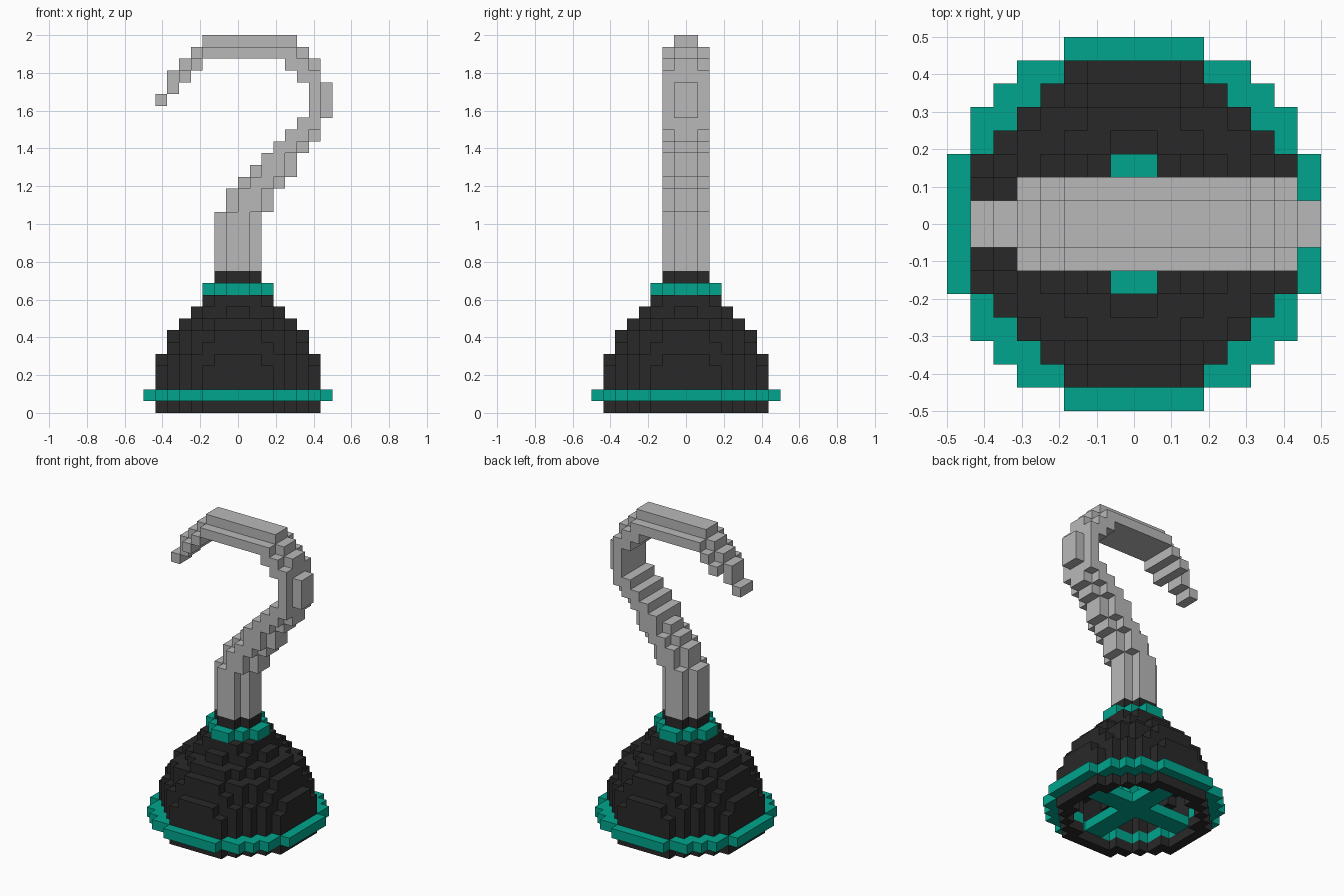
import bpy, bmesh, math
from mathutils import Vector

cube = bpy.data.objects.get("Cube")
if cube:
    bpy.data.objects.remove(cube, do_unlink=True)

U = 1 / 16  # block size


def make_material(name, rgb):
    m = bpy.data.materials.new(name)
    m.use_nodes = True
    m.diffuse_color = (*rgb, 1)
    bsdf = m.node_tree.nodes["Principled BSDF"]
    bsdf.inputs["Base Color"].default_value = (*rgb, 1)
    bsdf.inputs["Roughness"].default_value = 0.8
    return m


charcoal = make_material("charcoal", (0.022, 0.022, 0.022))
teal = make_material("teal", (0.0, 0.378, 0.266))
steel = make_material("steel_grey", (0.485, 0.485, 0.485))

filled = set()   # every occupied block, used to skip hidden faces
parts = {}       # part name -> (blocks, material)


def add_part(name, blocks, material):
    blocks = set(blocks) - filled
    filled.update(blocks)
    parts[name] = (blocks, material)


def ring(z, outer, inner=0.0):
    """Blocks of layer z whose centre has inner <= radius squared < outer."""
    return [(x, y, z) for x in range(-8, 8) for y in range(-8, 8)
            if inner <= (x + .5) ** 2 + (y + .5) ** 2 < outer]


def ball(radius, z):
    """Squared radius of the dome's slice at layer z."""
    return radius ** 2 - max(0, z - 2) ** 2


# Hollow cup: open skirt, rounded dome and cap
cup = ring(0, 49, 36)
for z in range(2, 9):
    outer = 49 if z < 4 else ball(7, z)
    cup += ring(z, outer, ball(6, z))
cup += ring(9, 9)
add_part("cup", cup, charcoal)

# Teal band around the skirt, spokes across it and lining under the dome
add_part("rim_band", ring(1, 64, 36), teal)
add_part("spokes", [b for b in ring(1, 36) if b[0] in (-1, 0) or b[1] in (-1, 0)], teal)
lining = []
for z in range(5, 8):
    lining += ring(z, ball(6, z), max(0, ball(5, z)))
add_part("cup_lining", lining, teal)

# Neck
add_part("collar", ring(10, 7.5), teal)
add_part("neck", ring(11, 4), charcoal)

# Hook rows: first layer, last layer, full x span, x span of the wide core
hook_rows = [
    (12, 16, (-2, 2), (-1, 1)), (17, 18, (-1, 3), (0, 2)),
    (19, 19, (0, 4), (1, 3)), (20, 20, (1, 5), (2, 4)),
    (21, 21, (2, 5), (2, 4)), (22, 22, (3, 6), (3, 5)),
    (23, 23, (4, 7), (4, 6)), (24, 24, (5, 7), (5, 7)),
    (25, 27, (6, 8), (6, 7)), (28, 28, (5, 7), (5, 7)),
    (29, 29, (4, 7), (4, 6)), (30, 30, (-4, 6), (-3, 5)),
    (31, 31, (-3, 5), (0, 0)), (29, 29, (-5, -3), (-4, -3)),
    (28, 28, (-6, -4), (-5, -4)), (27, 27, (-6, -5), (0, 0)),
    (26, 26, (-7, -6), (0, 0)),
]
hook = []
for z0, z1, full, wide in hook_rows:
    for z in range(z0, z1 + 1):
        hook += [(x, y, z) for x in range(*full) for y in (-1, 0)]
        hook += [(x, y, z) for x in range(*wide) for y in (-2, 1)]
add_part("hook", hook, steel)


def build(name, blocks, material):
    """Skin the blocks with their exposed faces and merge flat areas."""
    bm = bmesh.new()
    for b in sorted(blocks):
        for axis in range(3):
            for side in (0, 1):
                n = list(b)
                n[axis] += 1 if side else -1
                if tuple(n) in filled:
                    continue
                u, v = (axis + 1) % 3, (axis + 2) % 3
                corners = []
                for du, dv in ((0, 0), (1, 0), (1, 1), (0, 1)):
                    p = Vector(b)
                    p[axis] += side
                    p[u] += du
                    p[v] += dv
                    corners.append(bm.verts.new(p * U))
                bm.faces.new(corners if side else corners[::-1])
    bmesh.ops.remove_doubles(bm, verts=bm.verts[:], dist=U * 0.01)
    bmesh.ops.dissolve_limit(bm, angle_limit=math.radians(1),
                             verts=bm.verts[:], edges=bm.edges[:])
    mesh = bpy.data.meshes.new(name)
    bm.to_mesh(mesh)
    bm.free()
    mesh.materials.append(material)
    bpy.context.collection.objects.link(bpy.data.objects.new(name, mesh))


for part_name, (part_blocks, part_material) in parts.items():
    build(part_name, part_blocks, part_material)
